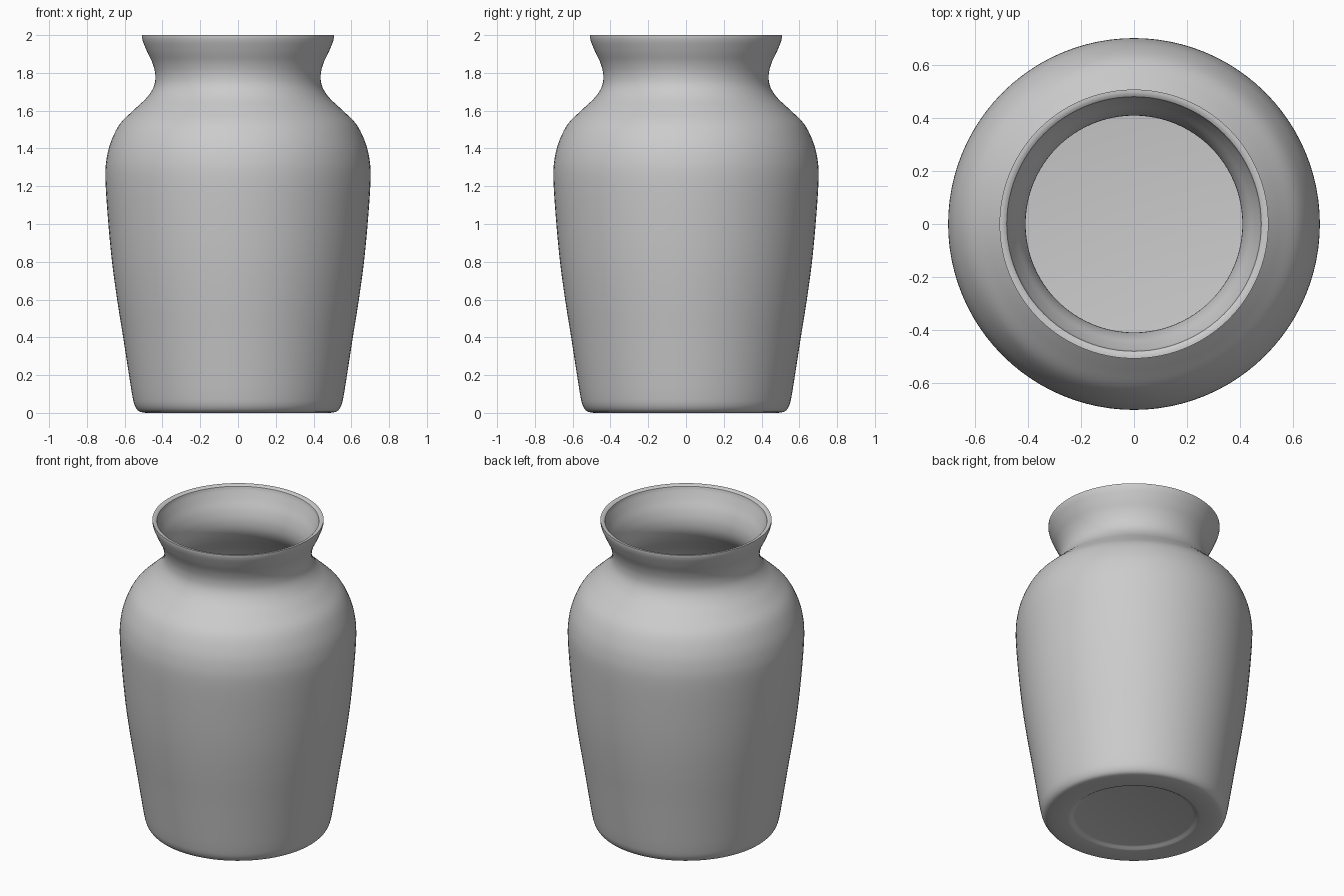
import bpy, bmesh, math
from mathutils import Vector

cube = bpy.data.objects.get("Cube")
if cube:
    bpy.data.objects.remove(cube, do_unlink=True)

WALL = 0.028
SEGMENTS = 96
STEPS = 5

clay = bpy.data.materials.new("grey_clay")
clay.use_nodes = True
grey = (0.6, 0.6, 0.6, 1.0)
clay.diffuse_color = grey
clay.node_tree.nodes["Principled BSDF"].inputs["Base Color"].default_value = grey


def smooth_path(points):
    """Catmull-Rom curve through the (radius, height) points."""
    p = [Vector(q) for q in points]
    p = [2 * p[0] - p[1]] + p + [2 * p[-1] - p[-2]]
    path = []
    for a, b, c, d in zip(p, p[1:], p[2:], p[3:]):
        for i in range(STEPS):
            t = i / STEPS
            path.append(0.5 * (2 * b + (c - a) * t + (2 * a - 5 * b + 4 * c - d) * t * t
                               + (3 * b - a - 3 * c + d) * t ** 3))
    return path + [p[-2]]


def offset_path(path, distance):
    """Shift a path towards the axis along its normals."""
    result = []
    for i, point in enumerate(path):
        tangent = (path[min(i + 1, len(path) - 1)] - path[max(i - 1, 0)]).normalized()
        result.append(point + distance * Vector((-tangent.y, tangent.x)))
    return result


def lathe(name, profile, material):
    """Spin a profile round the z axis into a closed surface."""
    bm = bmesh.new()
    verts = [bm.verts.new((max(r, 0), 0, z)) for r, z in profile]
    edges = [bm.edges.new(pair) for pair in zip(verts, verts[1:])]
    bmesh.ops.spin(bm, geom=verts + edges, axis=(0, 0, 1), cent=(0, 0, 0),
                   angle=math.tau, steps=SEGMENTS, use_duplicate=False)
    bmesh.ops.remove_doubles(bm, verts=bm.verts, dist=0.0005)
    bmesh.ops.recalc_face_normals(bm, faces=bm.faces)
    mesh = bpy.data.meshes.new(name)
    bm.to_mesh(mesh)
    bm.free()
    mesh.materials.append(material)
    obj = bpy.data.objects.new(name, mesh)
    bpy.context.collection.objects.link(obj)
    bpy.ops.object.select_all(action="DESELECT")
    obj.select_set(True)
    bpy.context.view_layer.objects.active = obj
    bpy.ops.object.shade_smooth_by_angle(angle=math.radians(40))
    return obj


# Outer wall from the foot, over the shoulder and neck, to the flared lip
outer = smooth_path([
    (0.49, 0), (0.525, 0.009), (0.547, 0.04), (0.56, 0.095), (0.577, 0.2),
    (0.608, 0.4), (0.64, 0.6), (0.667, 0.8), (0.688, 1.02), (0.702, 1.24),
    (0.695, 1.35), (0.671, 1.44), (0.625, 1.53), (0.55, 1.605), (0.482, 1.67),
    (0.445, 1.73), (0.438, 1.79), (0.452, 1.85), (0.48, 1.91), (0.501, 1.96),
    (0.508, 1.985)])
inner = offset_path(outer, WALL)

# Shallow recess under the foot, rounded lip, and flat inside floor
foot = [(0, 0.016), (0.35, 0.016), (0.365, 0.012), (0.378, 0.003), (0.39, 0)]
lip = [(0.508, 2.0), (0.498, 2.0), (0.488, 1.997)]
floor = [(0, inner[0].y)]

lathe("vase", foot + [tuple(p) for p in outer] + lip
      + [tuple(p) for p in reversed(inner)] + floor, clay)
